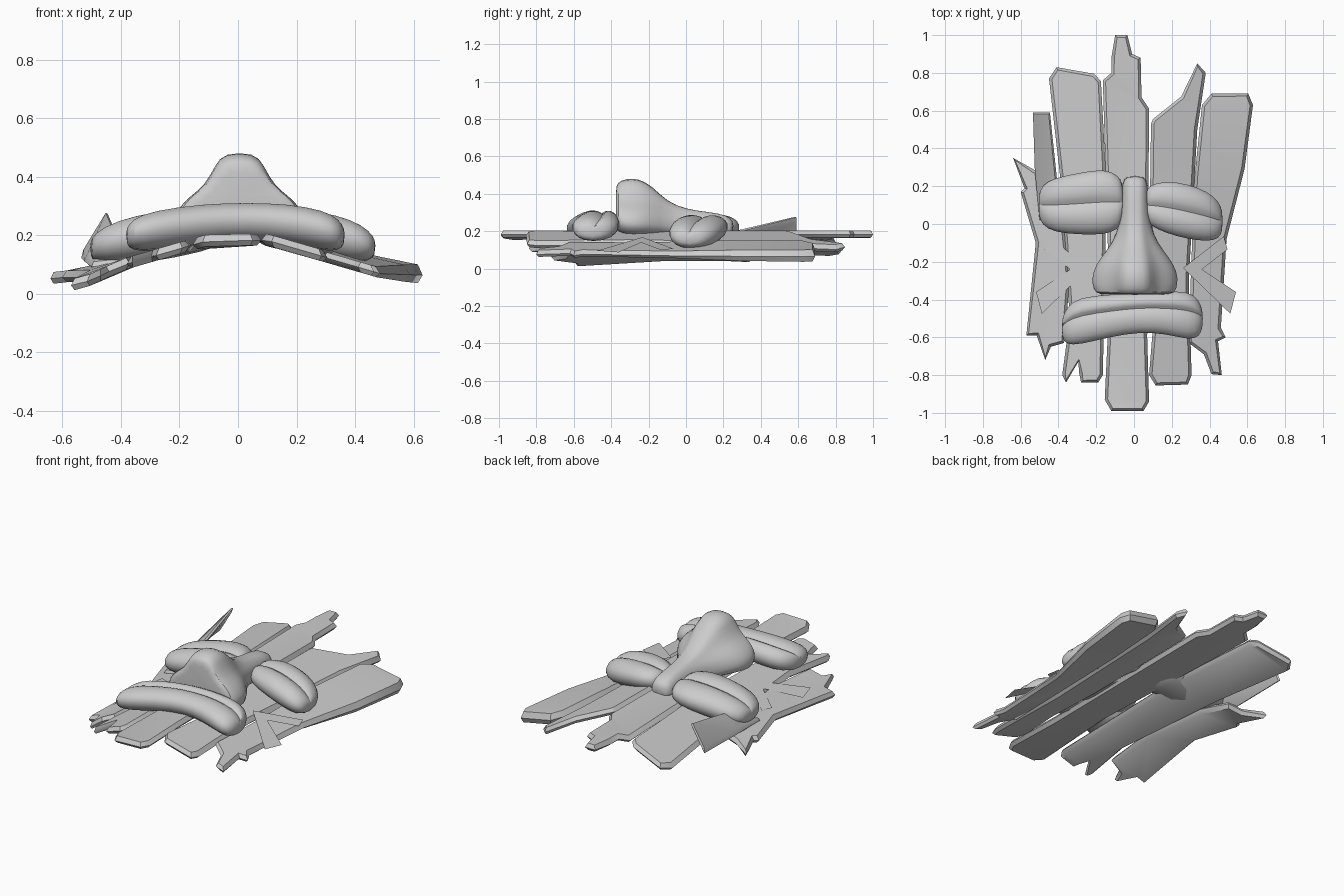
import bpy, bmesh, math

if "Cube" in bpy.data.objects:
    bpy.data.objects.remove(bpy.data.objects["Cube"])


def clamp(t):
    return max(0, min(1, t))


def finish(name, bm, angle=40):
    bmesh.ops.recalc_face_normals(bm, faces=bm.faces)
    me = bpy.data.meshes.new(name)
    bm.to_mesh(me)
    bm.free()
    ob = bpy.data.objects.new(name, me)
    bpy.context.collection.objects.link(ob)
    bpy.ops.object.select_all(action='DESELECT')
    ob.select_set(True)
    bpy.context.view_layer.objects.active = ob
    bpy.ops.object.shade_smooth_by_angle(angle=math.radians(angle))
    return ob


def arch(x, y):
    """Underside height of the curved backing."""
    a = abs(x)
    return .165 - .29 * max(0, a - .1) + .18 * max(0, a - .5)


def plank(name, outline, height=arch, inset=.016, thick=lambda x, y: .04):
    """Board with both faces chamfered in from a sharp rim, following height(x, y)."""
    bm = bmesh.new()
    for side in (1, 0):
        face = bm.faces.new([bm.verts.new((x, y, 0)) for x, y in outline])
        face.normal_update()
        ring = list(face.verts)
        bmesh.ops.inset_region(bm, faces=[face], thickness=inset,
                               use_boundary=True, use_even_offset=False)
        for v in ring + list(face.verts):
            x, y = v.co.x, v.co.y
            level = side if v in face.verts[:] else .45
            v.co.z = height(x, y) + thick(x, y) * level
        bmesh.ops.triangulate(bm, faces=[face])
    bmesh.ops.remove_doubles(bm, verts=bm.verts, dist=.0005)
    return finish(name, bm)


def loft(name, rings, angle=60, levels=1):
    bm = bmesh.new()
    rows = [[bm.verts.new(p) for p in r] for r in rings]
    n = len(rows[0])
    for a, b in zip(rows, rows[1:]):
        for i in range(n):
            bm.faces.new((a[i], a[(i + 1) % n], b[(i + 1) % n], b[i]))
    bm.faces.new(rows[0])
    bm.faces.new(rows[-1][::-1])
    ob = finish(name, bm, angle)
    mod = ob.modifiers.new("soften", 'SUBSURF')
    mod.levels = mod.render_levels = levels
    return ob


def lips(name, path, groove=0):
    """Padded bar with a groove along its top; path: x, y, z centre, half width, half height"""
    g = groove
    section = [(-1.04, 0), (-.97, .66), (-.5 + g / 2, 1.08), (-.1 + g, .92), (g, .66),
               (.1 + g, .92), (.5 + g / 3, 1.06), (.97, .65), (1.04, 0),
               (.8, -.75), (0, -1.05), (-.8, -.75)]
    return loft(name, [[(x, y + w * u, z + h * v) for u, v in section]
                       for x, y, z, w, h in path])


# Backing planks
plank("centre_plank", [(-.1, 1), (-.035, 1), (-.01, .9), (.035, .88), (.04, .67), (.08, .61),
                       (.07, -.6), (.08, -.94), (.05, -.99), (-.12, -.99), (-.155, -.93),
                       (-.13, -.4), (-.165, .76), (-.12, .8), (-.12, .88)])
plank("left_inner_plank", [(-.45, .77), (-.41, .83), (-.21, .795), (-.175, .755), (-.145, .2),
                           (-.16, -.55), (-.165, -.8), (-.19, -.84), (-.28, -.84), (-.29, -.79),
                           (-.295, -.73), (-.36, -.84), (-.38, -.8), (-.34, -.5), (-.39, .24)])
plank("right_inner_plank", [(.335, .85), (.38, .8), (.335, .5), (.29, -.3), (.305, -.8),
                            (.285, -.85), (.115, -.855), (.08, -.8), (.1, -.55), (.08, -.2),
                            (.09, .53), (.1, .555), (.25, .675)])
plank("right_outer_plank", [(.36, .63), (.41, .69), (.605, .69), (.63, .63), (.585, .29),
                            (.49, -.08), (.46, -.55), (.485, -.6), (.445, -.62), (.465, -.8),
                            (.41, -.795), (.37, -.69), (.29, -.63), (.3, -.3), (.32, .24)],
      thick=lambda x, y: .036 + .028 * clamp((y + .1) / .5))


def left_drop(x, y):
    return arch(x, y) - .03 * clamp((-x - .4) / .15) * clamp((.1 - y) / .6)


plank("left_outer_plank", [(-.64, .35), (-.525, .285), (-.44, .27), (-.38, .1), (-.34, -.3),
                           (-.37, -.63), (-.44, -.65), (-.47, -.72), (-.515, -.59),
                           (-.57, -.59), (-.52, -.1), (-.6, .17), (-.58, .19)], left_drop)


def left_roll(x, y):
    t = clamp((y - .05) / .54)
    return .075 + t * .035 + (x + .535) / .09 * (.01 + .14 * t)


plank("left_tilted_plank", [(-.535, .59), (-.445, .59), (-.41, .26), (-.39, .02),
                            (-.5, .02), (-.525, .28)], left_roll, .01,
      lambda x, y: .03)

# Eyes
lips("left_eye", [(-.505, .1, .152, .05, .025), (-.49, .1, .158, .105, .05),
                  (-.42, .1, .172, .147, .078), (-.28, .108, .195, .165, .088),
                  (-.16, .118, .212, .177, .08), (-.08, .115, .218, .145, .065),
                  (-.055, .115, .22, .09, .04)])
lips("right_eye", [(.06, .1, .22, .07, .035), (.082, .1, .22, .108, .06), (.17, .09, .217, .14, .073),
                   (.28, .067, .2, .147, .082), (.39, .04, .177, .134, .078),
                   (.45, .02, .163, .1, .052), (.47, .015, .157, .05, .025)])

# Mouth
lips("mouth", [(-.383, -.555, .195, .04, .025), (-.362, -.54, .2, .1, .056),
               (-.29, -.513, .213, .128, .072), (-.12, -.485, .238, .112, .07),
               (.03, -.467, .248, .106, .064), (.17, -.47, .238, .112, .07),
               (.29, -.485, .215, .13, .072), (.346, -.5, .2, .1, .056),
               (.365, -.505, .195, .04, .025)], groove=.22)

# Nose: blends from a flared tip section to a round bridge section
FLARE = [(1, 0), (1.04, .25), (.93, .4), (.76, .52), (.53, .64), (.37, .87), (.24, 1)]
ROUND = [(1, 0), (1.04, .4), (.98, .65), (.86, .8), (.7, .91), (.48, 1), (.22, 1.02)]


def nose_ring(y, w, zt, k, zb):
    half = [((a * (1 - k) + c * k) * w, zb + (zt - zb) * (b * (1 - k) + d * k))
            for (a, b), (c, d) in zip(FLARE, ROUND)]
    pts = half + [(-x, z) for x, z in reversed(half)]
    return [(x + .005, y, z) for x, z in pts]


loft("nose", [nose_ring(*s) for s in [
    (-.375, .16, .43, .2, .22), (-.367, .207, .462, .1, .19), (-.32, .224, .483, 0, .17),
    (-.25, .22, .483, 0, .168), (-.18, .18, .44, .2, .168), (-.1, .115, .355, .6, .168),
    (0, .078, .315, .9, .17), (.12, .067, .3, 1, .17), (.22, .067, .285, 1, .17),
    (.255, .045, .25, 1, .18)]])

# Cheek chevrons: thin flat sheets resting on the planks
CHEVRON = [(.465, -.065), (.25, -.233), (.5, -.475), (.53, -.36), (.35, -.24), (.485, -.135)]
for name, sign, dx in (("left_cheek_mark", -1, -.012), ("right_cheek_mark", 1, .01)):
    bm = bmesh.new()
    v = [bm.verts.new((sign * (x + dx), y, .168 - .29 * (x - .25))) for x, y in CHEVRON]
    for i, j, k, l in ((0, 1, 4, 5), (1, 2, 3, 4)):
        bm.faces.new((v[i], v[j], v[k], v[l]))
    finish(name, bm)
